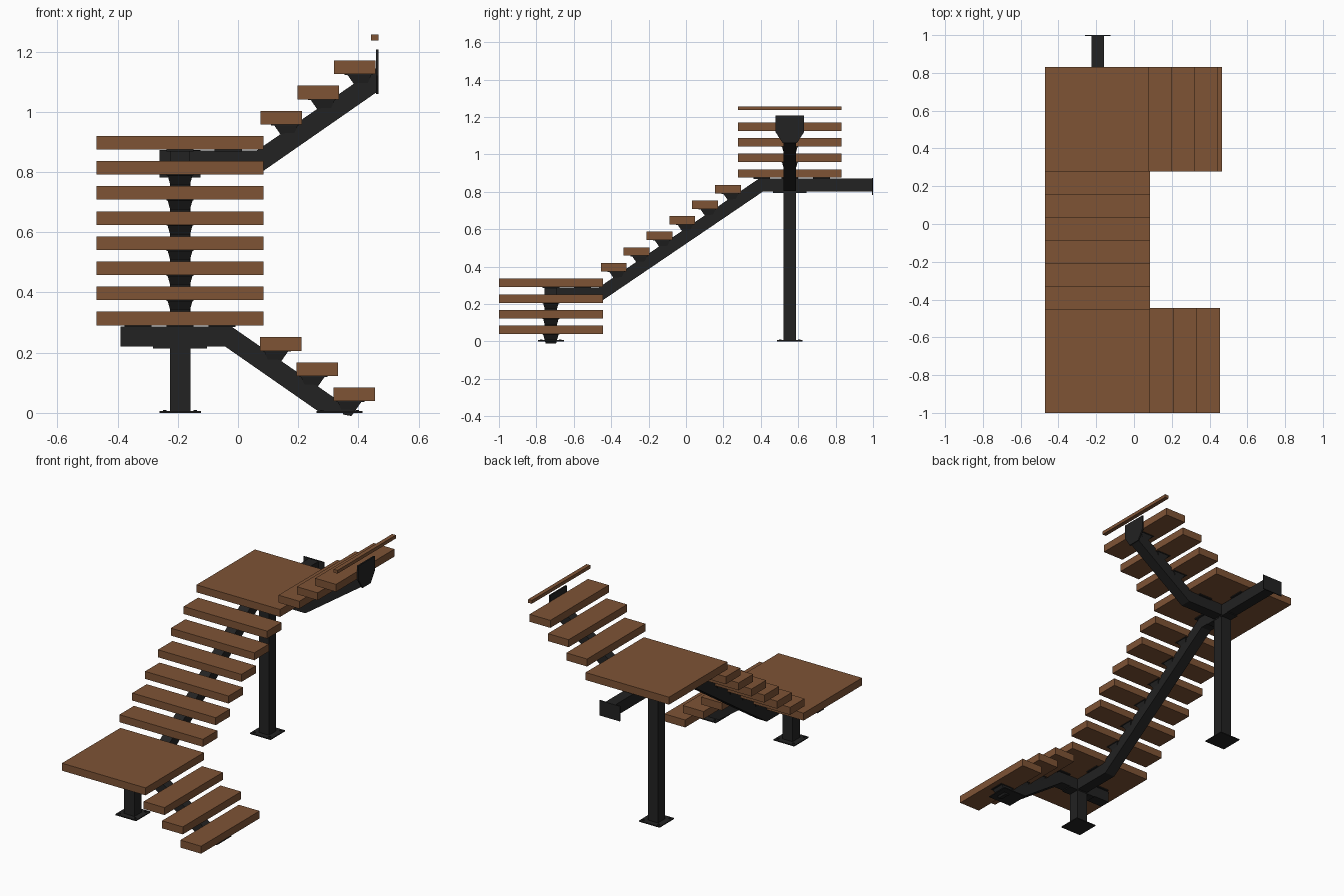
import bpy, bmesh, math

if "Cube" in bpy.data.objects:
    bpy.data.objects.remove(bpy.data.objects["Cube"])

def material(name, rgb):
    m = bpy.data.materials.new(name)
    m.diffuse_color = (*rgb, 1)
    m.use_nodes = True
    m.node_tree.nodes["Principled BSDF"].inputs["Base Color"].default_value = m.diffuse_color
    return m

WOOD = material("brown wood", (0.21, 0.087, 0.036))
STEEL = material("black steel", (0.016, 0.016, 0.016))

CX, YL, YU = -0.1925, -0.7225, 0.555   # column x, lower and upper landing y
RISE, RUN, TH = 0.0834, 0.122, 0.045
BW = 0.066                             # beam width

def finish(name, bm, mat):
    bmesh.ops.recalc_face_normals(bm, faces=bm.faces)
    me = bpy.data.meshes.new(name)
    bm.to_mesh(me)
    bm.free()
    me.materials.append(mat)
    ob = bpy.data.objects.new(name, me)
    bpy.context.collection.objects.link(ob)
    return ob

def box(name, x0, x1, y0, y1, z0, z1, mat):
    bm = bmesh.new()
    bmesh.ops.create_cube(bm, size=1)
    for v in bm.verts:
        v.co = (x0 if v.co.x < 0 else x1, y0 if v.co.y < 0 else y1, z0 if v.co.z < 0 else z1)
    return finish(name, bm, mat)

# Maps (run, across, height) to world; each flight has its own direction
def along_x(y, sign=1):
    return lambda u, w, z: (sign * u, y + w, z)

def along_y(x):
    return lambda u, w, z: (x + w, u, z)

def prism(name, pts, place, mat):
    """Extrude side profile; each point is (run, height, half width)."""
    bm = bmesh.new()
    a = [bm.verts.new(place(u, -h, z)) for u, z, h in pts]
    b = [bm.verts.new(place(u, h, z)) for u, z, h in pts]
    bm.faces.new(a)
    bm.faces.new(b[::-1])
    n = len(pts)
    for i in range(n):
        j = (i + 1) % n
        bm.faces.new((a[i], b[i], b[j], a[j]))
    return finish(name, bm, mat)

def beam(name, pts, place):
    return prism(name, [(u, z, BW / 2) for u, z in pts], place, STEEL)

def flight(name, u0, z0, count, place):
    """Treads with a tapered bracket and mounting plate beneath each."""
    for i in range(count):
        u, top = u0 + RUN * i, z0 + RISE * i
        un = top - TH
        prism(f"{name}_tread_{i+1}", [(u, un, .2775), (u + .138, un, .2775),
              (u + .138, top, .2775), (u, top, .2775)], place, WOOD)
        prism(f"{name}_bracket_{i+1}", [(u + .043, un, .042), (u + .078, un - .05, .028),
              (u + .105, un - .045, .028), (u + .125, un, .042)], place, STEEL)
        prism(f"{name}_tread_plate_{i+1}", [(u + .035, un - .003, .045), (u + .128, un - .003, .045),
              (u + .128, un, .045), (u + .035, un, .045)], place, STEEL)

def base_plate(name, x, y, hx, hy):
    box(name, x - hx, x + hx, y - hy, y + hy, 0, .006, STEEL)
    bm = bmesh.new()
    for sx in (-1, 1):
        for sy in (-1, 1):
            r = bmesh.ops.create_cone(bm, cap_ends=True, segments=6, radius1=.007, radius2=.007, depth=.006)
            bmesh.ops.translate(bm, verts=r["verts"], vec=(x + sx * (hx - .018), y + sy * (hy - .018), .007))
    finish(name + "_bolts", bm, STEEL)

# Landings
box("lower_landing", -.47, .085, -1, -.445, .291, .336, WOOD)
box("upper_landing", -.47, .085, .2775, .8325, .875, .92, WOOD)

# Treads
flight("lower_flight", -.455, .0845, 3, along_x(YL, -1))
flight("middle_flight", -.455, .4195, 6, along_y(CX))
flight("upper_flight", .075, 1.0035, 3, along_x(YU))
box("top_floor_edge", .442, .467, .2775, .8325, 1.237, 1.257, WOOD)

# Spine beams
beam("lower_beam", [(-.388, .003), (.022, .287), (.39, .287), (.39, .22), (.042, .22), (-.27, .003)],
     along_x(YL, -1))
beam("middle_beam", [(YL, .22), (-.445, .22), (.41, .80), (.998, .80), (.998, .87), (.39, .87), (-.468, .287),
     (YL, .287)], along_y(CX))
beam("upper_beam", [(CX, .803), (.083, .803), (.46, 1.065), (.46, 1.145), (.063, .872), (CX, .872)], along_x(YU))

# Posts, base plates and cap plates
box("lower_post", CX - .034, CX + .034, YL - .034, YL + .034, 0, .225, STEEL)
box("upper_post", CX - .034, CX + .034, YU - .034, YU + .034, 0, .805, STEEL)
base_plate("lower_post_base", CX, YL, .069, .069)
base_plate("upper_post_base", CX, YU, .069, .069)
base_plate("stair_foot_base", .337, YL, .077, .069)
box("lower_post_cap", CX - .09, CX + .09, YL - .036, YL + .036, .214, .22, STEEL)
box("upper_post_cap", CX - .036, CX + .036, YU - .09, YU + .09, .794, .80, STEEL)

# Mounting plates between beams and landings
for i, (dx, dy) in enumerate([(-.14, 0), (.14, 0), (0, .17)]):
    box(f"lower_landing_plate_{i+1}", CX + dx - .045, CX + dx + .045, YL + dy - .045, YL + dy + .045,
        .286, .291, STEEL)
for i, (dx, dy) in enumerate([(0, -.15), (0, .17), (.16, 0)]):
    box(f"upper_landing_plate_{i+1}", CX + dx - .045, CX + dx + .045, YU + dy - .045, YU + dy + .045,
        .869, .875, STEEL)

# Wall plates: back of the upper landing and top of the stair
box("back_wall_plate", CX - .068, CX + .068, .994, 1, .782, .873, STEEL)
prism("top_wall_plate", [(YU - .038, 1.06, .0045), (YU + .038, 1.06, .0045), (YU + .077, 1.12, .0045),
      (YU + .077, 1.207, .0045), (YU - .077, 1.207, .0045), (YU - .077, 1.12, .0045)], along_y(.4625), STEEL)
